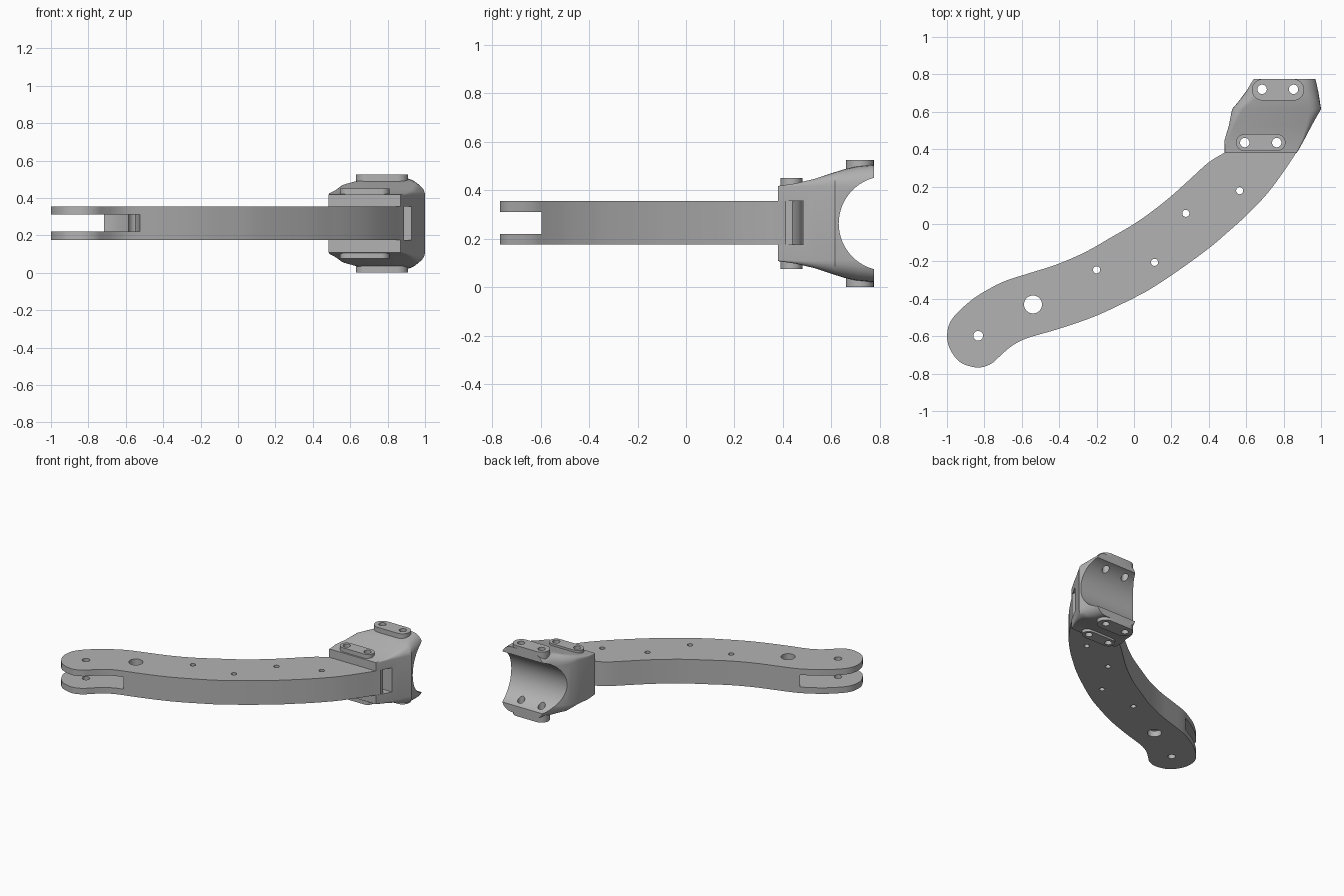
import bpy, bmesh, math
from mathutils import Vector

if "Cube" in bpy.data.objects:
    bpy.data.objects.remove(bpy.data.objects["Cube"])

MID = 0.2625
grey = bpy.data.materials.new("satin grey")
grey.diffuse_color = (0.45, 0.45, 0.45, 1)
grey.use_nodes = True
grey.node_tree.nodes["Principled BSDF"].inputs["Base Color"].default_value = grey.diffuse_color


def make(name, rings):
    """Solid lofted through rings of equal point count."""
    bm = bmesh.new()
    vs = [[bm.verts.new(p) for p in r] for r in rings]
    n = len(vs[0])
    for a, b in zip(vs, vs[1:]):
        for i in range(n):
            bm.faces.new((a[i], a[(i + 1) % n], b[(i + 1) % n], b[i]))
    bm.faces.new(vs[0])
    bm.faces.new(vs[-1])
    bmesh.ops.recalc_face_normals(bm, faces=bm.faces)
    me = bpy.data.meshes.new(name)
    bm.to_mesh(me)
    bm.free()
    ob = bpy.data.objects.new(name, me)
    bpy.context.collection.objects.link(ob)
    me.materials.append(grey)
    return ob


def prism(name, pts, z0, z1):
    return make(name, [[(x, y, z) for x, y in pts] for z in (z0, z1)])


def circle(cx, cy, r, n=32):
    return [(cx + r * math.cos(2 * math.pi * i / n), cy + r * math.sin(2 * math.pi * i / n)) for i in range(n)]


def stadium(x0, x1, y0, y1, n=12):
    r, cy = (y1 - y0) / 2, (y0 + y1) / 2
    ends = []
    for cx, start in ((x1 - r, -math.pi / 2), (x0 + r, math.pi / 2)):
        for i in range(n + 1):
            a = start + math.pi * i / n
            ends.append((cx + r * math.cos(a), cy + r * math.sin(a)))
    return ends


def spline(pts, steps=4):
    """Smooth open curve through the points."""
    p = [Vector(q) for q in pts]
    p = [2 * p[0] - p[1]] + p + [2 * p[-1] - p[-2]]
    out = []
    for a, b, c, d in zip(p, p[1:], p[2:], p[3:]):
        for k in range(steps):
            t = k / steps
            out.append(0.5 * (2 * b + (c - a) * t + (2 * a - 5 * b + 4 * c - d) * t * t
                              + (3 * b - a - 3 * c + d) * t ** 3))
    return out + [p[-2]]


def cut(ob, cutters):
    for c in cutters:
        m = ob.modifiers.new("cut", 'BOOLEAN')
        m.operation, m.solver, m.object = 'DIFFERENCE', 'EXACT', c
        c.hide_render = True
        c.hide_set(True)


# Arm: curved plate with a rounded end seated in the clamp
outline = spline([
    (0.87, 0.385), (0.80, 0.28), (0.71, 0.16), (0.60, 0.045), (0.50, -0.045), (0.40, -0.13),
    (0.25, -0.24), (0.10, -0.34), (0, -0.395), (-0.20, -0.49), (-0.40, -0.56), (-0.57, -0.61),
    (-0.65, -0.65), (-0.71, -0.70), (-0.76, -0.745), (-0.82, -0.767), (-0.88, -0.76),
    (-0.935, -0.735), (-0.975, -0.685), (-0.997, -0.63), (-0.997, -0.57), (-0.98, -0.52),
    (-0.94, -0.47), (-0.86, -0.40), (-0.78, -0.35), (-0.69, -0.305), (-0.55, -0.26),
    (-0.41, -0.215), (-0.26, -0.15), (-0.12, -0.07), (0, 0), (0.10, 0.07), (0.20, 0.15),
    (0.30, 0.24), (0.40, 0.33), (0.49, 0.385)])
outline += [Vector(p) for p in ((0.56, 0.48), (0.84, 0.48), (0.87, 0.465), (0.888, 0.44), (0.888, 0.41))]
arm = prism("arm", outline, 0.175, 0.355)

# Clamp body: rounded sections growing towards the saddle
def section(y, x0, x1, h, r, n=6):
    ring = []
    for sx, sz, start in ((1, 1, 0), (-1, 1, 90), (-1, -1, 180), (1, -1, 270)):
        cx = x1 - r if sx > 0 else x0 + r
        for i in range(n + 1):
            a = math.radians(start + 90 * i / n)
            ring.append((cx + r * math.cos(a), y, MID + sz * (h - r) + r * math.sin(a)))
    return ring


clamp = make("clamp", [section(*s) for s in (
    (0.38, 0.485, 0.87, 0.155, 0.004), (0.45, 0.485, 0.91, 0.165, 0.012),
    (0.53, 0.508, 0.952, 0.184, 0.03), (0.615, 0.525, 1.0, 0.212, 0.06),
    (0.66, 0.563, 0.993, 0.226, 0.075), (0.71, 0.60, 0.985, 0.236, 0.08),
    (0.775, 0.635, 0.975, 0.242, 0.08))])

# Bolt pads on the top and bottom of the clamp
pads = []
for side, s in (("upper", 1), ("lower", -1)):
    pads.append(prism(side + "_front_pad", stadium(0.545, 0.81, 0.39, 0.48), MID + s * 0.14, MID + s * 0.1875))
    pads.append(prism(side + "_rear_pad", stadium(0.63, 0.91, 0.66, 0.775), MID + s * 0.20, MID + s * 0.2625))

# Cutters: fork slot, bolt holes, saddle bore and side pocket
slot = prism("slot_cutter", circle(-0.83, -0.60, 0.305, 64), 0.22, 0.31)
holes = [prism("hole_cutter", circle(x, y, r), -0.2, 0.8) for x, y, r in (
    (0.565, 0.178, 0.019), (0.277, 0.057, 0.019), (0.11, -0.205, 0.019), (-0.20, -0.245, 0.019),
    (-0.54, -0.43, 0.048), (-0.833, -0.598, 0.026))]
bolts = {y: [prism("bolt_cutter", circle(x, y, 0.025), -0.2, 0.8) for x in xs]
         for y, xs in ((0.435, (0.592, 0.763)), (0.72, (0.685, 0.853)))}
bore = make("bore_cutter", [[(x, y, z) for y, z in circle(0.825, MID, 0.195, 64)] for x in (0.3, 1.3)])
pocket = prism("pocket_cutter", [(0.56, 0.30), (1.2, 0.30), (1.2, 0.485), (0.56, 0.485)], 0.1751, 0.3549)

cut(arm, [slot] + holes + bolts[0.435])
cut(clamp, [pocket, bore] + bolts[0.435] + bolts[0.72])
for p in pads:
    cut(p, bolts[0.435] if "front" in p.name else [bore] + bolts[0.72])

# Smooth shading with sharp edges kept
bpy.ops.object.select_all(action='DESELECT')
for ob in [arm, clamp] + pads:
    bpy.context.view_layer.objects.active = ob
    ob.select_set(True)
    for m in [m.name for m in ob.modifiers]:
        bpy.ops.object.modifier_apply(modifier=m)
    bpy.ops.object.shade_smooth_by_angle(angle=math.radians(30))
    ob.select_set(False)
